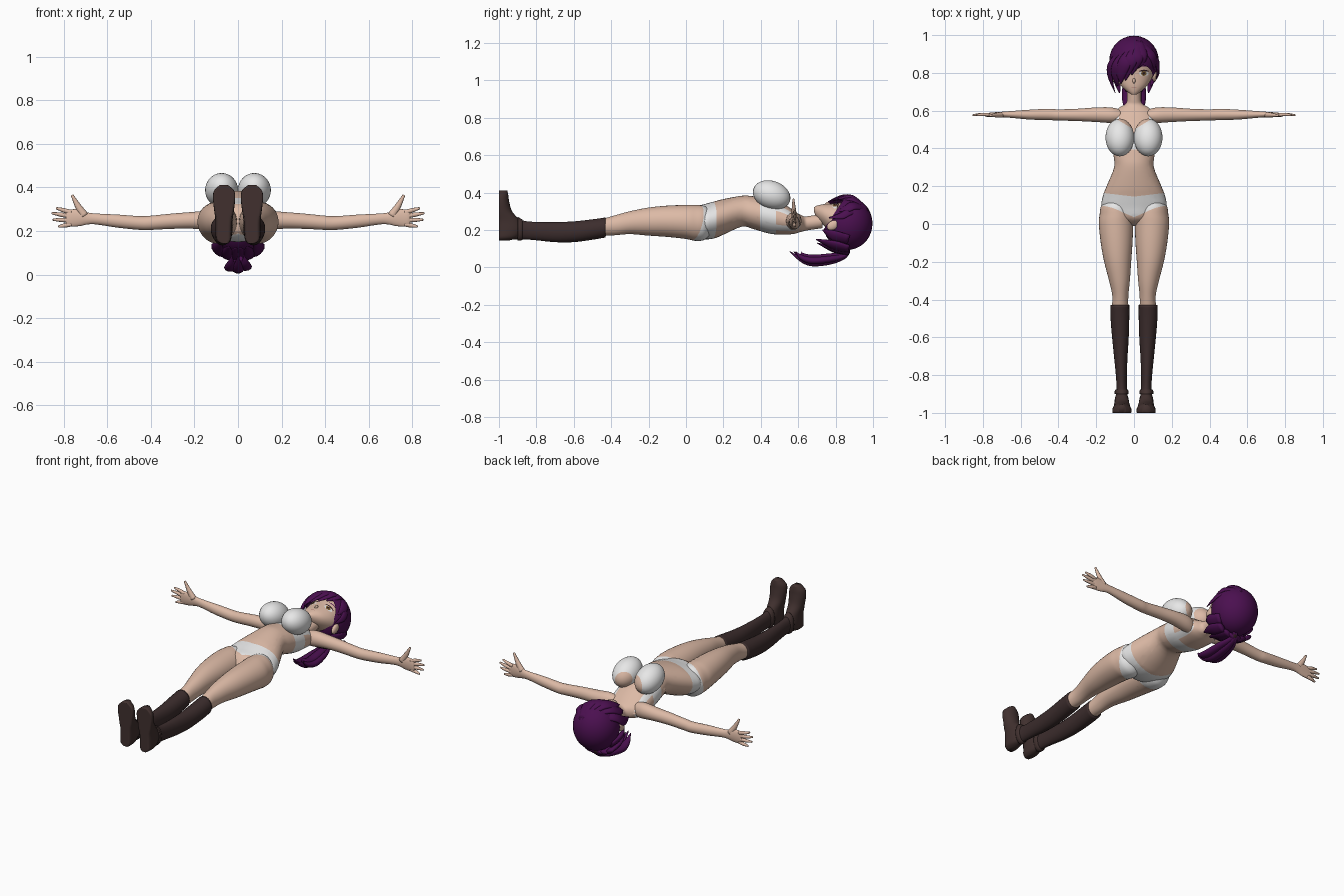
import bpy, bmesh, math
from mathutils import Vector, Matrix
from mathutils.bvhtree import BVHTree

if "Cube" in bpy.data.objects:
    bpy.data.objects.remove(bpy.data.objects["Cube"])


def material(name, rgb):
    m = bpy.data.materials.new(name)
    m.diffuse_color = (*rgb, 1)
    m.use_nodes = True
    m.node_tree.nodes["Principled BSDF"].inputs["Base Color"].default_value = m.diffuse_color
    return m


SKIN = material("skin", (0.72, 0.49, 0.38))
WHITE = material("white fabric", (0.8, 0.8, 0.8))
HAIR = material("purple hair", (0.07, 0.005, 0.08))
SOCK = material("dark sock", (0.045, 0.026, 0.026))
SHOE = material("brown shoe", (0.052, 0.03, 0.028))
DARK = material("dark lash", (0.03, 0.012, 0.015))
IRIS = material("amber iris", (0.2, 0.11, 0.03))
LIP = material("lip", (0.45, 0.2, 0.17))


def finish(name, bm, mats, mirror=False):
    bmesh.ops.recalc_face_normals(bm, faces=bm.faces[:])
    for f in bm.faces:
        f.smooth = True
    me = bpy.data.meshes.new(name)
    bm.to_mesh(me)
    bm.free()
    for m in mats:
        me.materials.append(m)
    ob = bpy.data.objects.new(name, me)
    bpy.context.collection.objects.link(ob)
    if mirror:
        ob.modifiers.new("Mirror", "MIRROR").use_mirror_merge = False
    return ob


def catmull(rows, k):
    """Smoothly resample rows of (centre, u, v) vectors."""
    out, n = [], len(rows)
    for i in range(n - 1):
        a, b, c, d = (rows[min(max(j, 0), n - 1)] for j in (i - 1, i, i + 1, i + 2))
        for s in range(k):
            t = s / k
            out.append([(2 * q + (r - p) * t + (2 * p - 5 * q + 4 * r - w) * t * t
                         + (3 * q - p - 3 * r + w) * t ** 3) / 2
                        for p, q, r, w in zip(a, b, c, d)])
    return out + [rows[-1]]


def loft(name, rows, mat, mirror=False, n=24, k=4, clamp_y=None):
    bm = bmesh.new()
    loops = []
    for c, u, v in catmull(rows, k):
        loop = []
        for i in range(n):
            a = 2 * math.pi * i / n
            p = c + u * math.cos(a) + v * math.sin(a)
            if clamp_y is not None:
                p.y = max(p.y, clamp_y)
            loop.append(bm.verts.new(p))
        loops.append(loop)
    for a, b in zip(loops, loops[1:]):
        for i in range(n):
            bm.faces.new((a[i], a[(i + 1) % n], b[(i + 1) % n], b[i]))
    bm.faces.new(loops[0])
    bm.faces.new(loops[-1])
    return finish(name, bm, [mat], mirror)


def rings(axis, rows):
    """Rows of (position, low, high, low, high) across the given axis."""
    i = "xyz".index(axis)
    j, k = [m for m in range(3) if m != i]
    out = []
    for p, a0, a1, b0, b1 in rows:
        c, u, v = Vector(), Vector(), Vector()
        c[i], c[j], c[k] = p, (a0 + a1) / 2, (b0 + b1) / 2
        u[j], v[k] = (a1 - a0) / 2, (b1 - b0) / 2
        out.append((c, u, v))
    return out


def strand(name, pts, widths, flat, mat, hub, mirror=False):
    """Tapered strip along a path, its flat side facing away from hub."""
    pts = [Vector(p) for p in pts]
    rows = []
    for i, p in enumerate(pts):
        t = (pts[min(i + 1, len(pts) - 1)] - pts[max(i - 1, 0)]).normalized()
        w = t.cross(p - Vector(hub)).normalized()
        rows.append((p, w * widths[i], w.cross(t) * widths[i] * flat))
    return loft(name, rows, mat, mirror, n=10)


def ellipsoid(name, loc, radii, mat, tilt=0, mirror=False):
    bm = bmesh.new()
    m = Matrix.Translation(loc) @ Matrix.Rotation(math.radians(tilt), 4, "X") @ Matrix.Diagonal((*radii, 1))
    bmesh.ops.create_uvsphere(bm, u_segments=28, v_segments=18, radius=1, matrix=m)
    return finish(name, bm, [mat], mirror)


def paint(ob, mat, planes, rule):
    """Cut the mesh along planes and recolour the faces that meet the rule."""
    bm = bmesh.new()
    bm.from_mesh(ob.data)
    for co, no in planes:
        bmesh.ops.bisect_plane(bm, geom=bm.verts[:] + bm.edges[:] + bm.faces[:],
                               plane_co=co, plane_no=no)
    ob.data.materials.append(mat)
    idx = len(ob.data.materials) - 1
    for f in bm.faces:
        c = f.calc_center_median()
        if rule(abs(c.x), c.y, c.z):
            f.material_index = idx
    bm.to_mesh(ob.data)
    bm.free()


# torso and neck
torso = loft("torso", rings("y", [(y, -w, w, a, b) for y, w, a, b in [
    (-.01, .03, .2, .27), (.03, .12, .165, .32), (.09, .17, .15, .336), (.15, .164, .155, .352),
    (.2, .145, .175, .365), (.3, .105, .218, .383), (.36, .108, .205, .38), (.45, .118, .18, .365),
    (.53, .118, .175, .335), (.58, .112, .18, .3), (.615, .08, .19, .28), (.635, .046, .195, .272),
    (.66, .037, .2, .275), (.73, .037, .21, .285)]]), SKIN, n=36)

# legs, socks and shoes
leg = loft("leg", rings("y", [
    (.14, .04, .13, .19, .3), (.1, .012, .172, .148, .328), (.05, .004, .182, .142, .334),
    (0, .004, .186, .152, .334), (-.1, .008, .176, .163, .33), (-.2, .015, .158, .17, .32),
    (-.3, .022, .132, .178, .3), (-.38, .03, .115, .172, .278), (-.45, .03, .118, .168, .258)]),
    SKIN, True, n=32)
loft("sock", rings("y", [
    (-.43, .025, .125, .16, .267), (-.5, .025, .124, .148, .257), (-.6, .028, .116, .135, .246),
    (-.7, .034, .106, .135, .242), (-.8, .038, .096, .145, .243), (-.87, .037, .093, .15, .25),
    (-.95, .03, .1, .15, .28)]), SOCK, True)
loft("shoe", rings("z", [
    (.143, .045, .08, -1.01, -.95), (.16, .032, .1, -1.03, -.9), (.2, .027, .104, -1.03, -.875),
    (.25, .025, .104, -1.03, -.89), (.3, .018, .11, -1.03, -.93), (.35, .013, .115, -1.03, -.945),
    (.385, .018, .11, -1.03, -.95), (.41, .045, .085, -1.01, -.955)]), SHOE, True, clamp_y=-1)
loft("shoe_cuff", rings("y", [(-.875, .033, .098, .147, .256), (-.885, .029, .102, .143, .262),
                              (-.9, .029, .102, .143, .27)]), SHOE, True)

# underwear bottoms, cut into hips and thighs
planes = []
for s in (1, -1):
    planes += [((0, .03, .3), (-.42 * s, 1, -.25)), ((0, .145, 0), (-.12 * s, 1, 0))]
for part in (torso, leg):
    paint(part, WHITE, planes, lambda x, y, z: .03 + .42 * x + .25 * (z - .3) < y < .145 + .12 * x)

# bra band, straps and cups
planes = [((0, y, 0), (0, 1, 0)) for y in (.395, .48)]
planes += [((x, 0, 0), (1, 0, 0)) for x in (-.108, -.08, .08, .108)]
paint(torso, WHITE, planes, lambda x, y, z: .395 < y < .48 or (.48 < y < .61 and .08 < x < .108))
cup = ellipsoid("bra_cup", (.075, .458, .387), (.076, .103, .075), WHITE, -20, True)
paint(cup, SKIN, [((0, .5, 0), (-.6, 1, 0))], lambda x, y, z: y > .5 + .6 * x)

# arms, hands and fingers
loft("arm", rings("x", [
    (.07, .54, .605, .2, .285), (.12, .535, .617, .202, .295), (.2, .54, .617, .21, .288),
    (.3, .545, .61, .21, .28), (.4, .548, .607, .205, .27), (.45, .55, .61, .205, .268),
    (.55, .553, .605, .215, .275), (.65, .562, .598, .23, .28), (.69, .565, .595, .23, .285),
    (.73, .565, .592, .222, .3), (.775, .567, .588, .22, .297), (.79, .571, .584, .228, .288)]),
    SKIN, True)
for nm, z0, x1, z1 in (("index", .285, .835, .305), ("middle", .267, .855, .282),
                       ("ring", .249, .85, .252), ("little", .231, .825, .22)):
    strand(nm + "_finger", [(.765, .578, z0), ((.765 + x1) / 2, .58, (z0 + z1) / 2), (x1, .576, z1)],
           (.0105, .01, .005), .9, SKIN, (.8, -5, .25), True)
strand("thumb", [(.705, .578, .27), (.735, .576, .315), (.762, .574, .365)], (.02, .014, .006), .8,
       SKIN, (.8, -5, .25), True)

# head, ears and nose
head = loft("head", rings("y", [(y, -w, w, a, b) for y, w, a, b in [
    (.685, .012, .295, .322), (.7, .035, .265, .33), (.73, .068, .23, .337), (.77, .094, .19, .34),
    (.81, .107, .16, .343), (.86, .115, .14, .35), (.92, .1, .14, .345), (.97, .06, .17, .3)]]), SKIN, n=32)
ellipsoid("ear", (.108, .785, .225), (.014, .034, .024), SKIN, 30, True)
ellipsoid("nose", (0, .758, .337), (.008, .014, .012), SKIN, -20)

# painted face details projected onto the head
tree = BVHTree.FromObject(head, bpy.context.evaluated_depsgraph_get())


def face_plate(name, x, y, rx, ry, mat, lift, bend=0, mirror=True):
    bm = bmesh.new()
    rows = []
    for r in (.01, .5, 1):
        row = []
        for i in range(16):
            a = math.tau * i / 16
            px = x + r * rx * math.cos(a)
            py = y + r * ry * math.sin(a) - bend * (r * math.cos(a)) ** 2
            hit = tree.ray_cast(Vector((px, py, 1)), Vector((0, 0, -1)))[0]
            row.append(bm.verts.new((px, py, (hit.z if hit else .3) + lift)))
        rows.append(row)
    for a, b in zip(rows, rows[1:]):
        for i in range(16):
            bm.faces.new((a[i], a[(i + 1) % 16], b[(i + 1) % 16], b[i]))
    bm.faces.new(rows[0])
    finish(name, bm, [mat], mirror)


face_plate("eye_white", .052, .797, .025, .014, WHITE, .002)
face_plate("iris", .052, .797, .014, .013, IRIS, .003)
face_plate("pupil", .052, .797, .006, .007, DARK, .004)
face_plate("upper_lash", .053, .813, .029, .004, DARK, .005, .006)
face_plate("eyebrow", .053, .838, .028, .003, HAIR, .003, .006)
face_plate("mouth", 0, .722, .014, .002, LIP, .003, 0, False)

# hair cap, open over the face
HUB = (0, .865, .235)
cap = ellipsoid("hair_cap", HUB, (.131, .132, .141), HAIR)
bm = bmesh.new()
bm.from_mesh(cap.data)
bmesh.ops.bisect_plane(bm, geom=bm.verts[:] + bm.edges[:] + bm.faces[:], plane_co=(0, .84, .36),
                       plane_no=(0, -.83, .55), clear_outer=True)
bm.to_mesh(cap.data)
bm.free()

# fringe swept to one side
for mid, low, tip, w in (
        ((-.1, .86, .32), (-.128, .79, .27), (-.1, .695, .25), .034),
        ((-.07, .86, .355), (-.098, .79, .325), (-.085, .73, .3), .036),
        ((-.04, .87, .372), (-.068, .8, .357), (-.07, .742, .335), .036),
        ((-.01, .88, .376), (-.036, .82, .368), (-.045, .76, .352), .034),
        ((.02, .89, .374), (.0, .84, .371), (-.012, .79, .358), .032),
        ((.045, .9, .362), (.036, .86, .364), (.022, .825, .357), .028),
        ((.09, .9, .33), (.108, .86, .315), (.105, .815, .3), .028),
        ((.11, .88, .3), (.127, .83, .275), (.118, .765, .265), .022)):
    strand("fringe_lock", [(.03, .965, .315), mid, low, tip], (.02, w, w * .85, .003), .35, HAIR, HUB)

# back locks round the nape
for x, z, y in ((.1, .2, .73), (.085, .15, .695), (.045, .13, .7), (.012, .125, .71)):
    strand("nape_lock", [(x * 1.05, .87, z - .05), (x * 1.1, .79, z - .03), (x * .9, y, z)],
           (.03, .034, .004), .45, HAIR, HUB, True)

# ponytail and its tie
for x, dz, end in ((0, 0, .555), (.028, .012, .585), (-.028, .008, .575), (.012, .025, .62)):
    strand("ponytail_strand", [(0, .87, .1), (x * .4, .85, .06 + dz * .3), (x, .78, .034 + dz),
                               (x * 1.3, .68, .024 + dz), (x * 1.2, .62, .04 + dz), (x, end, .085)],
           (.014, .018, .025, .028, .02, .002), .7, HAIR, (0, .75, 1))
ellipsoid("hair_tie", (0, .862, .082), (.022, .014, .018), DARK)
